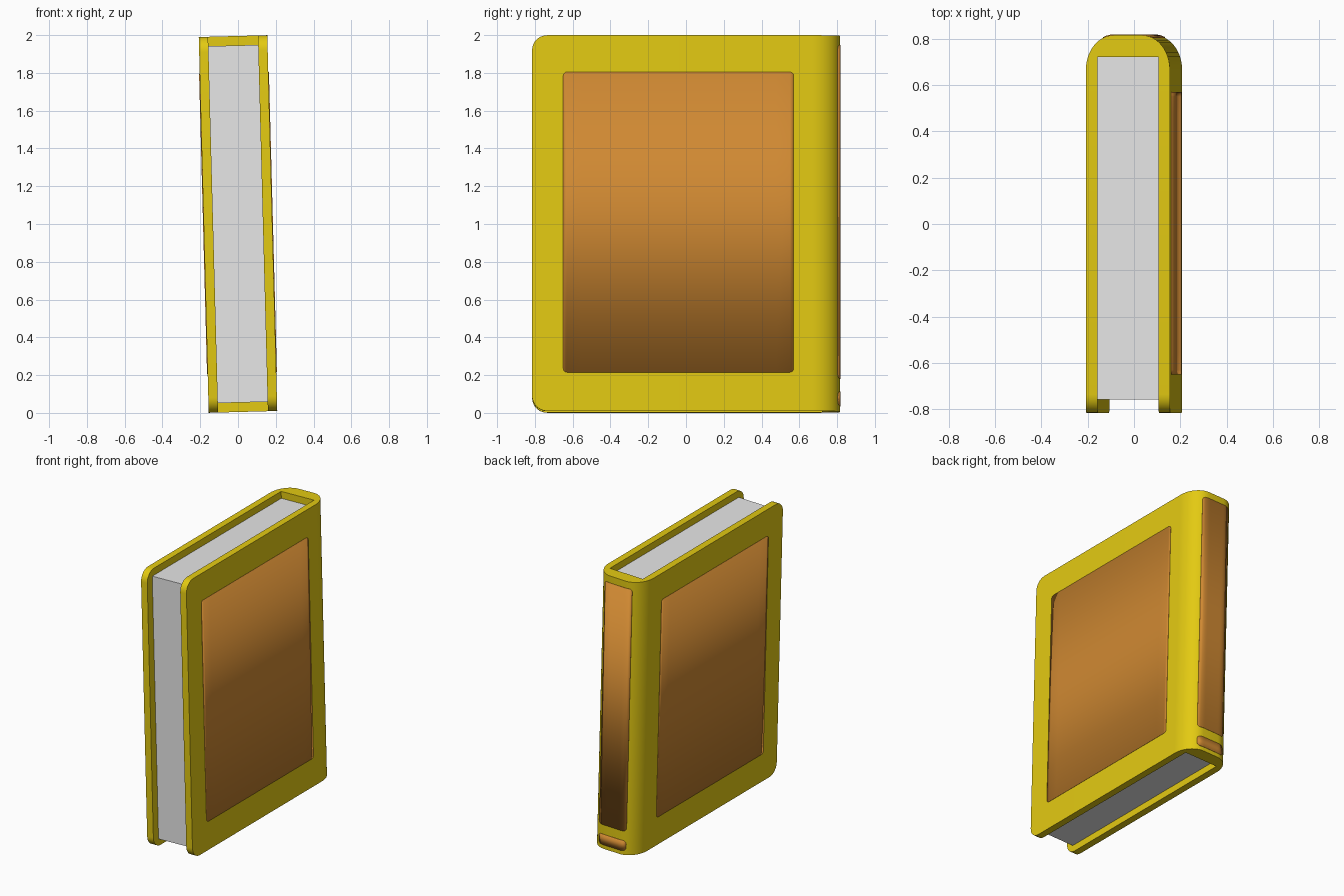
import bpy, bmesh, math

if "Cube" in bpy.data.objects:
    bpy.data.objects.remove(bpy.data.objects["Cube"])

TILT = math.radians(-1.52)          # the book leans slightly to the left
W, D, H = 0.1815, 0.815, 0.995      # half width, depth, height
IN_X, IN_Y = 0.132, 0.72            # inside of the cover
RX, RY = 0.12, 0.15                 # spine rounding
RC = 0.08                           # fore-edge corner radius


def material(name, col):
    m = bpy.data.materials.new(name)
    m.diffuse_color = (*col, 1)
    m.use_nodes = True
    m.node_tree.nodes["Principled BSDF"].inputs["Base Color"].default_value = m.diffuse_color
    return m


yellow = material("yellow_cover", (0.77, 0.59, 0.006))
orange = material("orange_panel", (0.63, 0.25, 0.032))
paper = material("grey_paper", (0.8, 0.8, 0.8))


def finish(name, bm, mat, smooth=True):
    bmesh.ops.recalc_face_normals(bm, faces=bm.faces)
    me = bpy.data.meshes.new(name)
    bm.to_mesh(me)
    bm.free()
    ob = bpy.data.objects.new(name, me)
    bpy.context.collection.objects.link(ob)
    me.materials.append(mat)
    ob.location.z = 1
    ob.rotation_euler.y = TILT
    if smooth:
        bpy.ops.object.select_all(action='DESELECT')
        ob.select_set(True)
        bpy.context.view_layer.objects.active = ob
        bpy.ops.object.shade_smooth_by_angle(angle=math.radians(35))
    return ob


# Cover: (outer, inner, half height) stations along one half, then mirrored
half = []
for i in range(9):
    a = math.pi / 2 * i / 8
    y = -D + RC * (1 - math.cos(a))
    z = H - RC * (1 - math.sin(a))
    half.append(((W, y), (IN_X, y), z))
N = 12
for i in range(N + 1):
    a = math.pi / 2 * i / N
    outer = (W - RX + RX * math.cos(a), D - RY + RY * math.sin(a))
    f = i / (N / 2)
    if f <= 1:
        inner = (IN_X, D - RY + (IN_Y - D + RY) * f)
    else:
        inner = (IN_X + (W - RX - IN_X) * (f - 1), IN_Y)
    half.append((outer, inner, H))
path = half + [((-o[0], o[1]), (-n[0], n[1]), z) for o, n, z in reversed(half)]

bm = bmesh.new()
rings = [[bm.verts.new((*p, s)) for p, s in ((o, -z), (o, z), (n, z), (n, -z))]
         for o, n, z in path]
for r, s in zip(rings, rings[1:]):
    for k in range(4):
        j = (k + 1) % 4
        bm.faces.new((r[k], r[j], s[j], s[k]))
bm.faces.new(rings[0])
bm.faces.new(rings[-1])
finish("cover", bm, yellow)

# Page block
bm = bmesh.new()
bmesh.ops.create_cube(bm, size=1)
for v in bm.verts:
    v.co.x *= 2 * IN_X
    v.co.y = -0.757 if v.co.y < 0 else IN_Y
    v.co.z *= 1.89
finish("pages", bm, paper, smooth=False)


# Thin plates with rounded corners, laid on the cover surface
def plate(name, u0, u1, z0, z1, r, place):
    bow = [r * (1 - math.cos(math.pi / 2 * i / 5)) for i in range(6)]
    us = [u0 + b for b in bow]
    us += [u0 + r + (u1 - u0 - 2 * r) * i / 16 for i in range(1, 16)]
    us += [u1 - b for b in reversed(bow)]
    bm = bmesh.new()
    cols = []
    for u in us:
        d = max(0, r - min(u - u0, u1 - u))
        cut = r - math.sqrt(max(0, r * r - d * d))
        cols.append([bm.verts.new((*place(u), z)) for z in (z0 + cut, z1 - cut)])
    for a, b in zip(cols, cols[1:]):
        bm.faces.new((a[0], b[0], b[1], a[1]))
    ob = finish(name, bm, orange)
    mod = ob.modifiers.new("thickness", 'SOLIDIFY')
    mod.thickness = 0.007
    mod.offset = 0


def on_spine(x):
    t = max(0, abs(x) - (W - RX)) / RX
    return x, D - RY + RY * math.sqrt(1 - t * t)


for side, name in ((1, "right_panel"), (-1, "left_panel")):
    plate(name, -0.65, 0.57, -0.79, 0.80, 0.02, lambda y, s=side: (s * W, y))
plate("spine_panel", -0.108, 0.108, -0.82, 0.945, 0.02, on_spine)
plate("spine_label", -0.108, 0.108, -0.965, -0.89, 0.025, on_spine)
